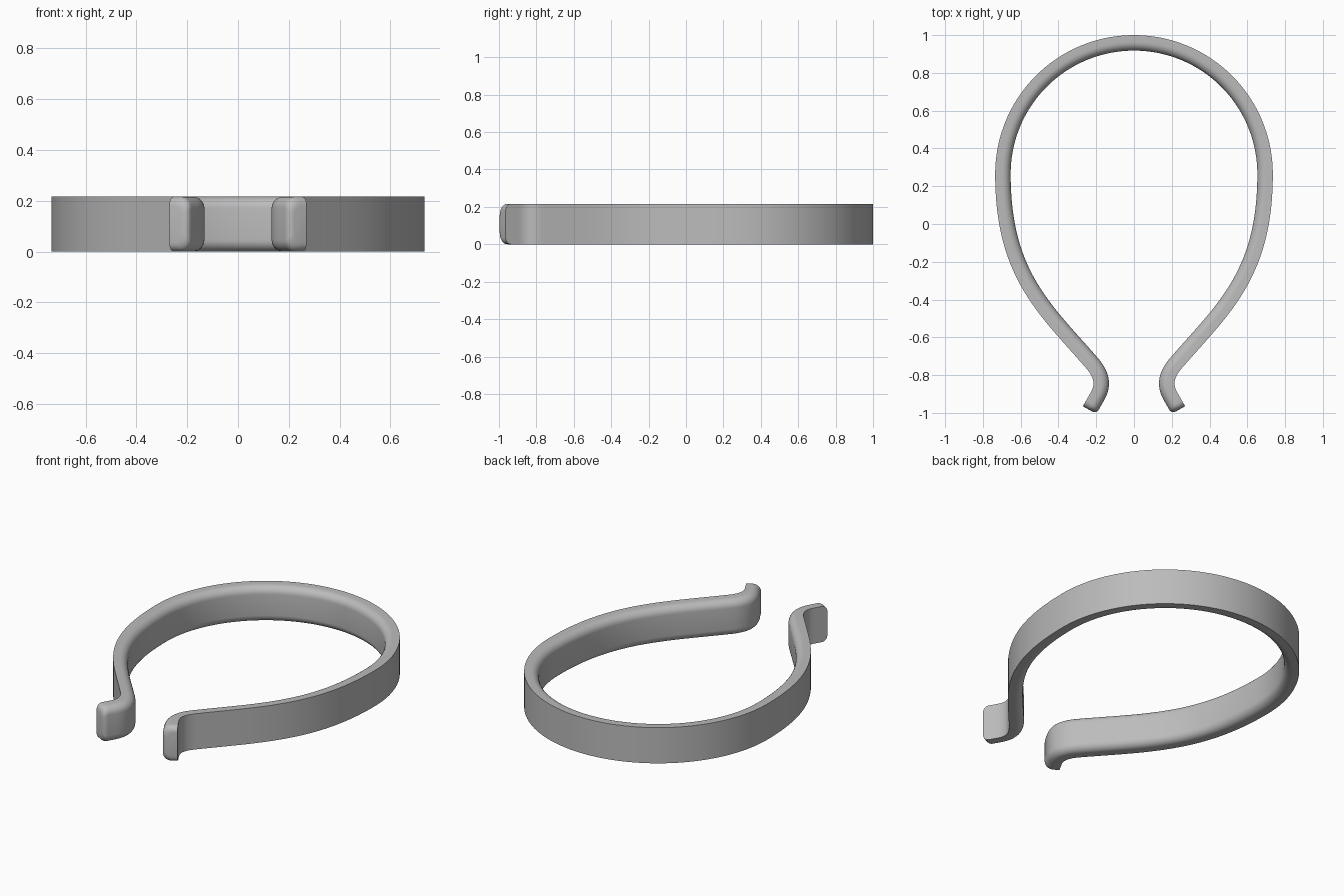
import bpy, bmesh, math
from mathutils import Vector

if "Cube" in bpy.data.objects:
    bpy.data.objects.remove(bpy.data.objects["Cube"])

HALF_T = 0.041     # half thickness of the band
HALF_H = 0.108     # half height of the band
FILLET = 0.045     # rounding of the inner long edges
TIP_R = 0.035      # rounding of the tip corners


def bezier(a, b, c, d, n):
    a, b, c, d = Vector(a), Vector(b), Vector(c), Vector(d)
    return [a * (1 - t)**3 + b * 3 * t * (1 - t)**2 + c * 3 * t * t * (1 - t) + d * t**3
            for t in [i / n for i in range(1, n + 1)]]


# Centre line of the right half: round back, tapering side, necked bend, flared tip
R, CY = 0.694, 0.265
half = [Vector((R * math.sin(a), CY + R * math.cos(a)))
        for a in [math.pi / 2 * i / 36 for i in range(37)]]
half += bezier((R, CY), (R, -0.12), (0.58, -0.325), (0.40, -0.535), 28)
half += bezier((0.40, -0.535), (0.34, -0.605), (0.28, -0.67), (0.228, -0.73), 6)
half += bezier((0.228, -0.73), (0.165, -0.80), (0.16, -0.855), (0.195, -0.915), 14)
tip_start, tip_end = Vector((0.195, -0.915)), Vector((0.235, -0.985))
length = (tip_end - tip_start).length
dists = [0.055, 0.035, 0.027, 0.019, 0.012, 0.006, 0.002, 0.0]
half += [tip_end + (tip_start - tip_end) * (d / length) for d in dists]
path = [Vector((-p.x, p.y)) for p in reversed(half[1:])] + half
last = len(path) - 1


def rounded(d, r):
    """Amount a rounded corner cuts away at distance d from the end."""
    return 0.0 if d >= r else r - math.sqrt(r * r - (r - d)**2)


def section(inner, h):
    """Square outer edges, rounded inner edges; pairs of (outward offset, z)."""
    pts = [(HALF_T, -h), (HALF_T, h)]
    for sign in (1, -1):
        arc = [(-inner + FILLET * (1 - math.sin(a)), sign * (h - FILLET * (1 - math.cos(a))))
               for a in [math.pi / 2 * i / 7 for i in range(8)]]
        pts += arc if sign == 1 else arc[::-1]
    return pts


# Sweep the section along the centre line
bm = bmesh.new()
rings = []
for i, p in enumerate(path):
    tangent = (path[min(i + 1, last)] - path[max(i - 1, 0)]).normalized()
    out = Vector((-tangent.y, tangent.x))
    k = min(i, last - i)
    d = dists[len(dists) - 1 - k] if k < len(dists) else 1.0
    prof = section(HALF_T - rounded(d, 0.025), HALF_H - rounded(d, TIP_R))
    rings.append([bm.verts.new((p.x + out.x * o, p.y + out.y * o, HALF_H + z)) for o, z in prof])
n = len(rings[0])
for a, b in zip(rings, rings[1:]):
    for j in range(n):
        bm.faces.new((a[j], a[(j + 1) % n], b[(j + 1) % n], b[j]))
bm.faces.new(rings[0])
bm.faces.new(rings[-1][::-1])
bmesh.ops.recalc_face_normals(bm, faces=bm.faces)

mesh = bpy.data.meshes.new("spring_clip_band")
bm.to_mesh(mesh)
bm.free()
band = bpy.data.objects.new("spring_clip_band", mesh)
bpy.context.collection.objects.link(band)

grey = bpy.data.materials.new("plain_grey")
grey.diffuse_color = (0.5, 0.5, 0.5, 1)
grey.use_nodes = True
grey.node_tree.nodes["Principled BSDF"].inputs["Base Color"].default_value = grey.diffuse_color
mesh.materials.append(grey)

bpy.context.view_layer.objects.active = band
band.select_set(True)
bpy.ops.object.shade_smooth_by_angle(angle=math.radians(30))
